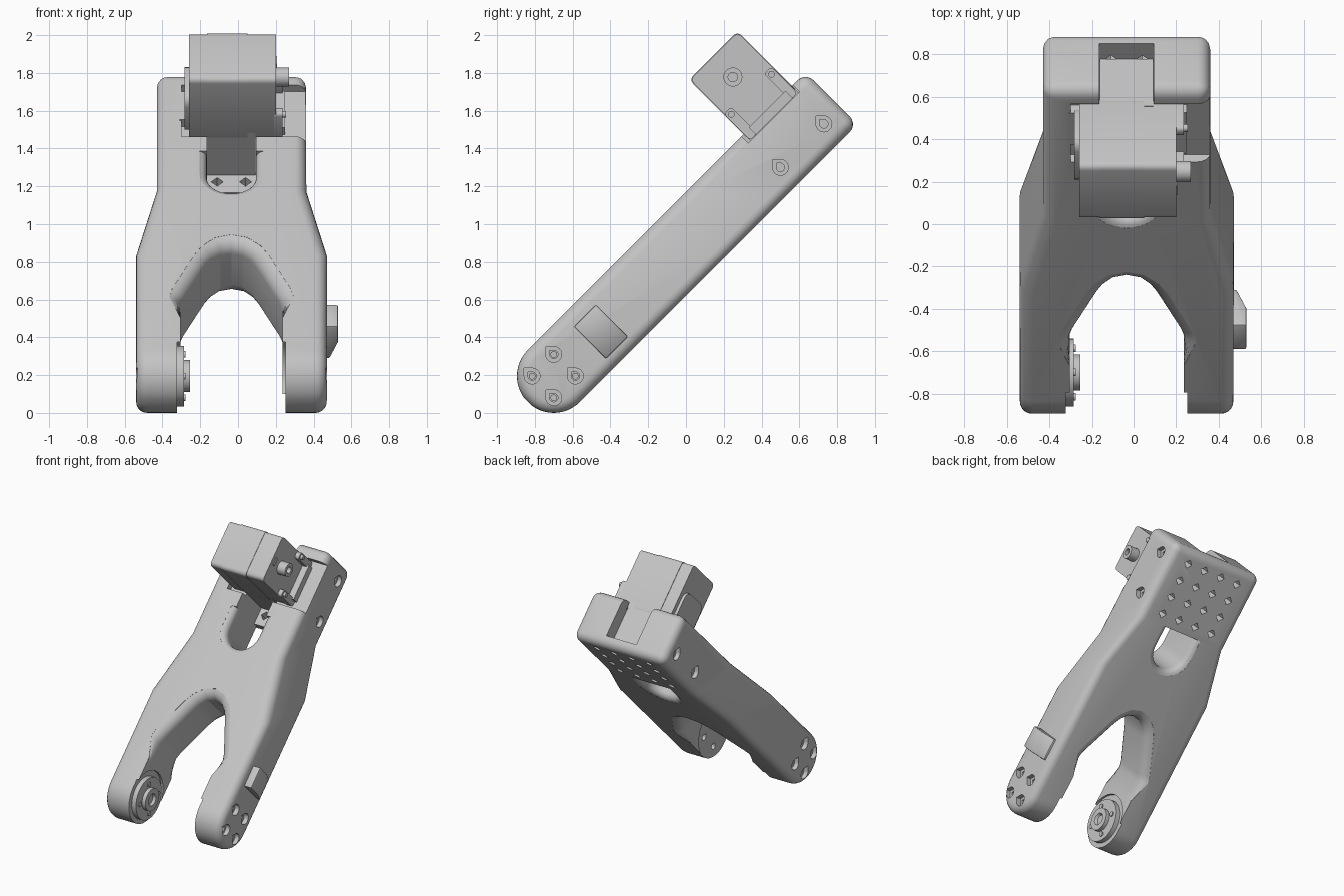
import bpy, bmesh, math
from mathutils import Matrix, Vector

cube = bpy.data.objects.get("Cube")
if cube:
    bpy.data.objects.remove(cube)

# Local frame: x across, u along the arm, n out of its front face; pivot at origin
S = math.sqrt(0.5)
FRAME = Matrix(((1, 0, 0, 0), (0, S, -S, -0.70), (0, S, S, 0.195), (0, 0, 0, 1)))
C = -0.035      # middle of the arm in x
R = 0.195       # half thickness of the arm

grey = bpy.data.materials.new("light_grey")
grey.use_nodes = True
grey.diffuse_color = (0.55, 0.55, 0.55, 1)
grey.node_tree.nodes["Principled BSDF"].inputs["Base Color"].default_value = (0.55, 0.55, 0.55, 1)


def smooth(me):
    me.shade_smooth()
    me.set_sharp_from_angle(angle=math.radians(28))


def build(name, lofts, bevel=0, segs=5):
    """Object made from lofted solids; each loft is a list of equal rings."""
    bm = bmesh.new()
    for rings in lofts:
        loops = [[bm.verts.new(p) for p in ring] for ring in rings]
        for a, b in zip(loops, loops[1:]):
            for i in range(len(a)):
                j = (i + 1) % len(a)
                bm.faces.new((a[i], a[j], b[j], b[i]))
        bm.faces.new(loops[0])
        bm.faces.new(loops[-1])
    bmesh.ops.recalc_face_normals(bm, faces=bm.faces[:])
    if bevel:
        bmesh.ops.dissolve_limit(bm, angle_limit=0.01, verts=bm.verts[:], edges=bm.edges[:])
        sharp = [e for e in bm.edges if e.calc_face_angle(0) > 0.7]
        bmesh.ops.bevel(bm, geom=sharp, offset=bevel, segments=segs, profile=0.5,
                        affect='EDGES', clamp_overlap=False)
        bmesh.ops.recalc_face_normals(bm, faces=bm.faces[:])
    me = bpy.data.meshes.new(name)
    bm.to_mesh(me)
    bm.free()
    me.materials.append(grey)
    smooth(me)
    ob = bpy.data.objects.new(name, me)
    ob.matrix_world = FRAME
    bpy.context.scene.collection.objects.link(ob)
    return ob


def across(pts, x0, x1):
    """Prism along x from (u, n) points."""
    return [[(x, u, n) for u, n in pts] for x in (x0, x1)]


def box(x0, x1, u0, u1, n0, n1):
    return across([(u0, n0), (u1, n0), (u1, n1), (u0, n1)], x0, x1)


def rounded(u0, u1, n0, n1, r, k=4):
    pts = []
    for q, (cu, cn) in enumerate(((u1 - r, n1 - r), (u0 + r, n1 - r), (u0 + r, n0 + r), (u1 - r, n0 + r))):
        for i in range(k + 1):
            a = math.pi / 2 * (q + i / k)
            pts.append((cu + r * math.cos(a), cn + r * math.sin(a)))
    return pts


def turned(steps, u=0, n=0, k=32):
    """Round part along x from (x, radius) steps."""
    return [[(x, u + r * math.cos(2 * math.pi * i / k), n + r * math.sin(2 * math.pi * i / k))
             for i in range(k)] for x, r in steps]


def teardrop(u, n, r):
    angles = [math.radians(135 + 270 * i / 18) for i in range(19)]
    return [(u + r * math.cos(a), n + r * math.sin(a)) for a in angles] + [(u, n + r / S)]


def flare(r):
    """(n, outward offset) levels for an opening with rounded rims on both faces."""
    top = [(R - r + r * math.sin(t), r * (1 - math.cos(t)))
           for t in (math.radians(d) for d in range(0, 81, 16))]
    top.append((0.26, top[-1][1]))
    return [(-n, o) for n, o in reversed(top)] + top


# Arm body: rounded lower end, tapered waist, square upper end
stations = []
for i in range(1, 13):
    a = math.pi / 2 * i / 12
    stations.append((-R * math.cos(a), -R * math.cos(a), 0.505, R * math.sin(a)))
stations += [(0.71, 1.09, 0.505, R), (1.20, 1.50, 0.395, R), (2.08, 2.08, 0.395, R)]
body = build("arm_body", [[[(C - h, uf, n), (C + h, uf, n), (C + h, ub, -n), (C - h, ub, -n)]
                           for uf, ub, h, n in stations]], bevel=0.06)

# Fork opening between the two legs
half = [(0.27, -0.5, 0, 0), (0.27, 0.24, 0, 0), (0.27, 0.38, 0.9, 0.3), (0.255, 0.43, 0.9, 0.4),
        (0.135, 0.69, 0.9, 0.45), (0.105, 0.74, 0.75, 0.65), (0.058, 0.785, 0.4, 0.9)]
fork = []
for n, o in flare(0.08):
    right = [(x + o * dx, u + o * du) for x, u, dx, du in half]
    ring = right + [(0, 0.80 + o)] + [(-x, u) for x, u in reversed(right)]
    fork.append([(C + x, u, n) for x, u in ring])

# Round-ended slot below the drive unit
slot = []
for n, o in flare(0.05):
    arc = [math.pi * (1 + i / 16) for i in range(17)]
    ring = [(C + (0.13 + o) * math.cos(a), 1.33 + (0.13 + o) * math.sin(a), n) for a in arc]
    slot.append([(ring[0][0], 1.49, n)] + ring + [(ring[-1][0], 1.49, n)])

# Screw holes: four around the pivot and two near the top, on both sides
counterbores, bores = [], []
for side in (-1, 1):
    places = [(a * 0.081, b * 0.081, 0.30) for a in (-1, 1) for b in (-1, 1)]
    places += [(1.63, -0.067, 0.10), (1.955, -0.067, 0.10)]
    for u, n, depth in places:
        edge = 0.505 if u < 1 else 0.395
        x = lambda d: C + side * (edge - d)
        counterbores.append(across(teardrop(u, n, 0.042), x(0.035), x(-0.1)))
        bores.append(across(teardrop(u, n, 0.022), x(depth), x(-0.1)))

# Grid of square holes through the back plate
grid = []
for i in range(4):
    for j in range(4):
        x, u, d = C + (i - 1.5) * 0.15, 1.57 + j * 0.133, 0.032
        grid.append([[(x - d, u, n), (x, u - d, n), (x + d, u, n), (x, u + d, n)]
                     for n in (-0.3, -0.10)])

cuts = [
    [fork],
    [slot],
    [box(C - 0.13, C + 0.13, 1.48, 2.3, -0.115, 0.5)],          # channel for drive unit
    [box(-0.30, 0.6, 1.60, 1.985, 0.145, 0.5)],                 # seat for drive unit
    [turned([(C - 0.287, 0.205), (C + 0.287, 0.205)])],         # pivot pads
    counterbores, bores, grid,
]
cutters = [build("cutter", c) for c in cuts]
for cutter in cutters:
    cutter.hide_render = True
    m = body.modifiers.new("cut", 'BOOLEAN')
    m.operation, m.solver, m.object = 'DIFFERENCE', 'EXACT', cutter
deps = bpy.context.evaluated_depsgraph_get()
final = bpy.data.meshes.new_from_object(body.evaluated_get(deps))
body.modifiers.clear()
body.data = final
final.materials.clear()
final.materials.append(grey)
for p in final.polygons:
    p.material_index = 0
smooth(final)
for cutter in cutters:
    bpy.data.objects.remove(cutter)

# Pivot hub on the inner face of one leg, with screw heads
build("pivot_hub", [turned([(-0.34, 0.16), (-0.285, 0.16), (-0.285, 0.085), (-0.255, 0.085),
                            (-0.255, 0.045), (-0.275, 0.035)])])
build("hub_screws", [turned([(-0.29, 0.018), (-0.277, 0.018)], a * 0.081, b * 0.081, 12)
                     for a in (-1, 1) for b in (-1, 1)])

# Cable clip on the outer face of the other leg
clip = [(0.46, 0.11), (0.53, 0.11), (0.53, -0.01), (0.485, -0.13), (0.46, -0.13)]
build("cable_clip", [[[(x, u, n) for x, n in clip] for u in (0.26, 0.425)]], bevel=0.008, segs=2)

# Drive unit: wide case, raised middle band, narrow foot in the channel
build("drive_case", [across(rounded(1.62, 1.975, 0.147, 0.60, 0.03), -0.26, 0.20)])
build("drive_band", [across(rounded(1.616, 1.979, 0.147, 0.603, 0.03), -0.165, 0.05)])
build("drive_foot", [box(-0.163, 0.093, 1.618, 1.977, -0.113, 0.20)])

# Output shaft and plug slot plate on one side
build("drive_shaft", [turned([(0.19, 0.05), (0.27, 0.05), (0.27, 0.025), (0.24, 0.025)], 1.79, 0.449)])
build("drive_plug", [box(0.195, 0.206, 1.76, 1.82, 0.545, 0.575)])

# Mounting bracket with two screw ears
build("mount_bracket", [box(0.19, 0.25, 1.66, 1.935, 0.147, 0.20)])
for name, u in (("lower_ear", 1.645), ("upper_ear", 1.945)):
    build(name, [across(rounded(u - 0.027, u + 0.027, 0.147, 0.345, 0.02), 0.19, 0.235)])
    build(name + "_screw", [turned([(0.23, 0.018), (0.255, 0.018)], u, 0.315, 16)])

# Idler cover and connector on the other side
build("idler_cover", [across(rounded(1.66, 1.94, 0.15, 0.41, 0.06), -0.283, -0.25)])
build("connector", [box(-0.31, -0.25, 1.72, 1.93, 0.147, 0.20)])
